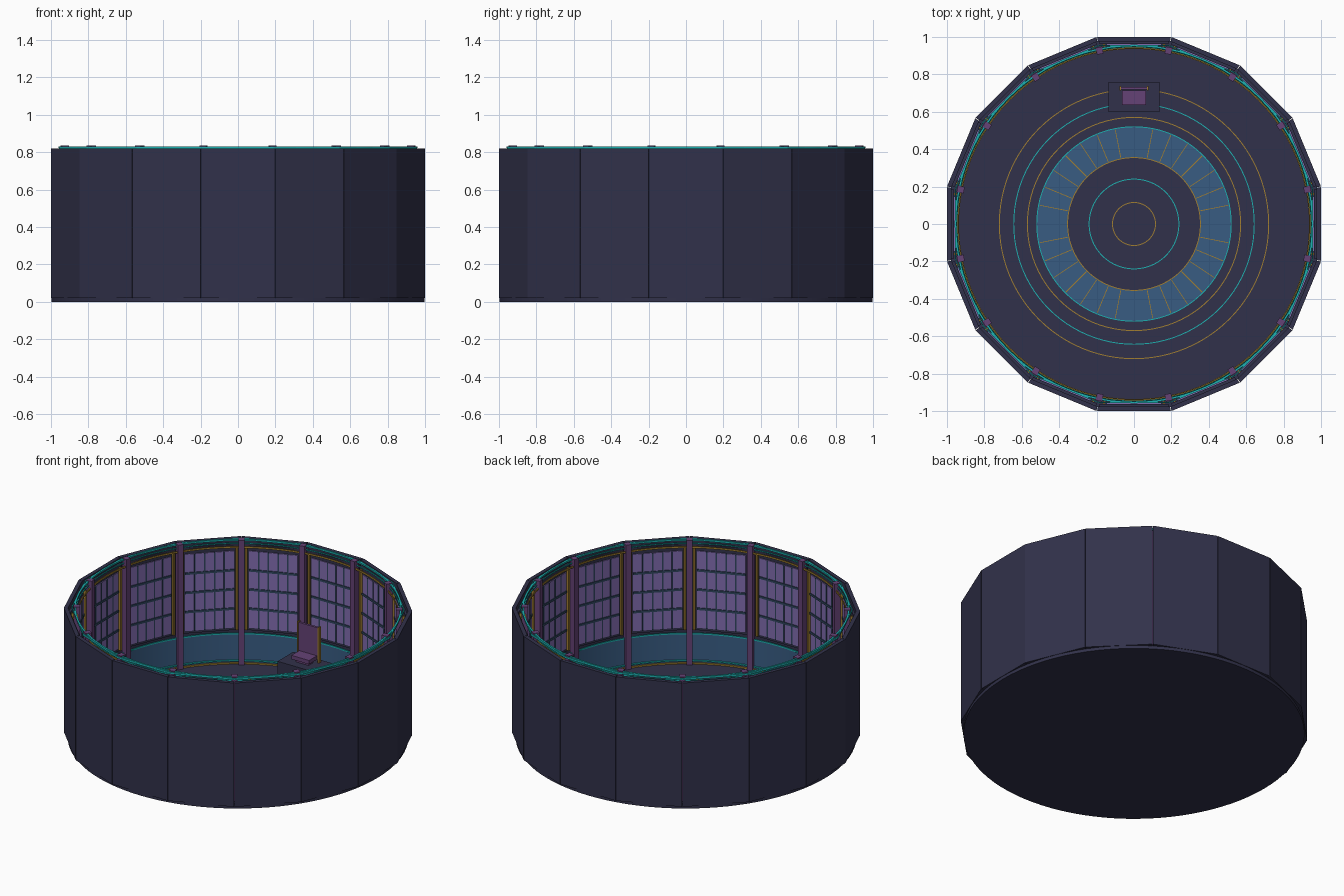
import bpy, bmesh, math
from mathutils import Matrix, Vector

if "Cube" in bpy.data.objects:
    bpy.data.objects.remove(bpy.data.objects["Cube"])

SIDES = 16
STEP = 2 * math.pi / SIDES


def material(name, rgb):
    m = bpy.data.materials.new(name)
    m.diffuse_color = (*rgb, 1)
    m.use_nodes = True
    m.node_tree.nodes["Principled BSDF"].inputs["Base Color"].default_value = m.diffuse_color
    return m


SLATE = material("dark slate", (0.031, 0.031, 0.069))
BLUE = material("deep blue", (0.040, 0.107, 0.225))
SCREEN = material("violet screen", (0.220, 0.150, 0.430))
PLUM = material("plum", (0.130, 0.055, 0.180))
TEAL = material("teal", (0.012, 0.44, 0.44))
GOLD = material("gold", (0.36, 0.21, 0.030))
STEEL = material("blue steel", (0.028, 0.058, 0.110))


def finish(bm, name, mat, smooth=False):
    bmesh.ops.recalc_face_normals(bm, faces=bm.faces)
    me = bpy.data.meshes.new(name)
    bm.to_mesh(me)
    bm.free()
    me.materials.append(mat)
    ob = bpy.data.objects.new(name, me)
    bpy.context.collection.objects.link(ob)
    if smooth:
        bpy.context.view_layer.objects.active = ob
        ob.select_set(True)
        bpy.ops.object.shade_smooth_by_angle(angle=math.radians(30))
        ob.select_set(False)
    return ob


def ring(name, mat, r0, r1, z0, z1, segs=96, phase=0.0, gap=0.0):
    """Annular band with a rectangular section, optionally split in panels."""
    bm = bmesh.new()

    def section(i):
        a = phase + 2 * math.pi * i / segs
        return [bm.verts.new((r * math.cos(a), r * math.sin(a), z))
                for r, z in ((r0, z0), (r1, z0), (r1, z1), (r0, z1))]

    loops = [] if gap else [section(i) for i in range(segs)]
    for i in range(segs):
        if gap:
            p, q = section(i + gap), section(i + 1 - gap)
            bm.faces.new(p)
            bm.faces.new(q)
        else:
            p, q = loops[i], loops[(i + 1) % segs]
        for j in range(4):
            k = (j + 1) % 4
            bm.faces.new((p[j], q[j], q[k], p[k]))
    return finish(bm, name, mat, smooth=segs > SIDES)


def boxes(name, mat, items):
    """Join boxes given as (turn about z, low corner, high corner)."""
    bm = bmesh.new()
    for turn, lo, hi in items:
        lo, hi = Vector(lo), Vector(hi)
        m = (Matrix.Rotation(turn, 4, 'Z') @ Matrix.Translation((lo + hi) / 2)
             @ Matrix.Diagonal((*(hi - lo), 1)))
        bmesh.ops.create_cube(bm, size=1, matrix=m)
    return finish(bm, name, mat)


# Round floor slab
bm = bmesh.new()
bmesh.ops.create_cone(bm, cap_ends=True, segments=96, radius1=0.998, radius2=0.998,
                      depth=0.03, matrix=Matrix.Translation((0, 0, 0.015)))
finish(bm, "floor_slab", SLATE, True)

# Sixteen separate outer wall panels
c = math.cos(STEP / 2)
ring("outer_wall", SLATE, 0.976 / c, 1.0 / c, 0.02, 0.82, SIDES, STEP / 2, 0.004)

# Floor inlays: blue walkway, radial dividers and circular light lines
ring("floor_walkway", BLUE, 0.355, 0.52, 0.028, 0.034)
boxes("walkway_dividers", GOLD,
      [(i * STEP / 2, (0.36, -0.002, 0.03), (0.515, 0.002, 0.037))
       for i in range(2 * SIDES) if i % 8])
for r, mat in ((0.115, GOLD), (0.24, TEAL), (0.355, GOLD), (0.52, TEAL),
               (0.57, GOLD), (0.643, TEAL), (0.72, GOLD)):
    ring(f"floor_line_{round(r * 1000)}", mat, r - 0.0025, r + 0.0025, 0.028, 0.037)

# Blue band around the foot of the wall with its trim
ring("lower_wall_band", BLUE, 0.952, 0.960, 0.03, 0.225)
ring("band_top_trim", TEAL, 0.946, 0.954, 0.219, 0.228)
ring("band_foot_trim_teal", TEAL, 0.944, 0.952, 0.045, 0.053)
ring("band_foot_trim_gold", GOLD, 0.938, 0.946, 0.03, 0.039)

# Light rails around the upper rim
ring("rim_rail_teal", TEAL, 0.948, 0.959, 0.822, 0.832)
ring("rim_rail_lower_teal", TEAL, 0.946, 0.952, 0.802, 0.809)
ring("rim_rail_straight_teal", TEAL, 0.951 / c, 0.957 / c, 0.818, 0.83,
     SIDES, STEP / 2)
ring("rim_rail_gold", GOLD, 0.936, 0.942, 0.780, 0.791)

# Wall panels: screen, lattice and gold side strips on each facet
W, Z0, Z1 = 0.146, 0.252, 0.748
COLS, ROWS = 5, 4
backs, screens, lattice, strips, pillars = [], [], [], [], []
for k in range(SIDES):
    t = k * STEP
    backs.append((t, (0.962, -0.185, 0.235), (0.977, 0.185, 0.79)))
    screens.append((t, (0.957, -W, Z0), (0.964, W, Z1)))
    for i in range(1, COLS):
        y = -W + 2 * W * i / COLS
        lattice.append((t, (0.954, y - 0.004, Z0), (0.96, y + 0.004, Z1)))
    for j in range(1, ROWS):
        z = Z0 + (Z1 - Z0) * j / ROWS
        lattice.append((t, (0.952, -W, z - 0.007), (0.96, W, z + 0.007)))
    for s in (-1, 1):
        y = s * 0.161
        strips.append((t, (0.947, y - 0.006, 0.24), (0.962, y + 0.006, 0.775)))
    # Pillars stand at the wall corners
    pillars.append((t + STEP / 2, (0.926, -0.0175, 0.03), (0.964, 0.0175, 0.835)))
boxes("panel_backing", SLATE, backs)
boxes("panel_screens", SCREEN, screens)
boxes("panel_lattice", STEEL, lattice)
boxes("panel_side_strips", GOLD, strips)
boxes("corner_pillars", PLUM, pillars)

# Raised seat platform
boxes("seat_platform", SLATE, [(0, (-0.137, 0.60, 0.03), (0.137, 0.76, 0.22))])

# Chair: seat, back and gold edge posts
boxes("seat", PLUM, [(0, (-0.045, 0.655, 0.22), (0.045, 0.70, 0.24)),
                     (0, (-0.063, 0.635, 0.24), (0.063, 0.715, 0.265))])
boxes("seat_back", PLUM, [(0, (-0.07, 0.718, 0.24), (0.07, 0.733, 0.445))])
boxes("seat_back_posts", GOLD,
      [(0, (s * 0.074 - 0.004, 0.714, 0.22), (s * 0.074 + 0.004, 0.738, 0.45))
       for s in (-1, 1)])
